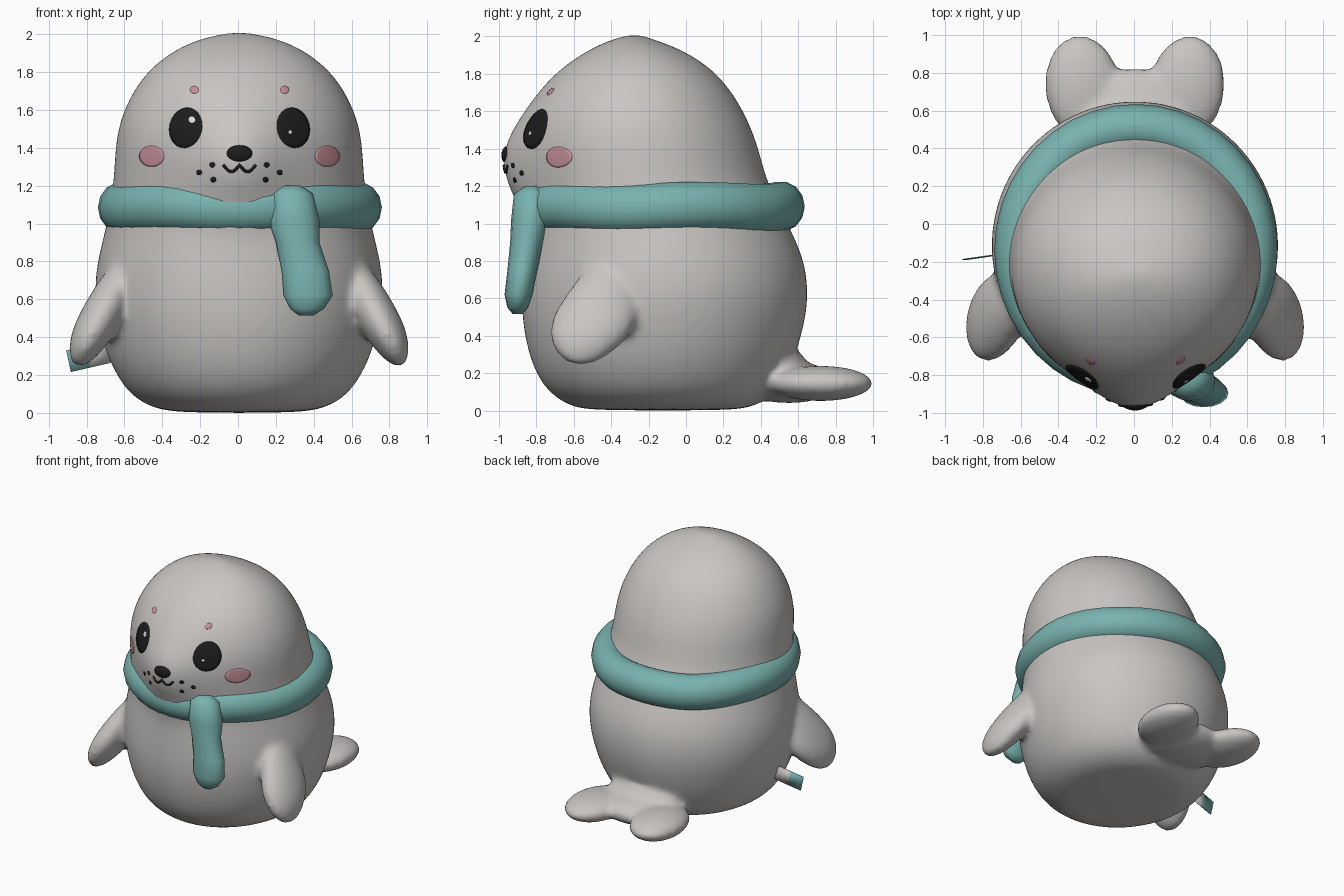
import bpy, bmesh
from math import sin, cos, pi, exp, radians
from mathutils import Vector, Matrix
from mathutils.bvhtree import BVHTree

if "Cube" in bpy.data.objects:
    bpy.data.objects.remove(bpy.data.objects["Cube"])


def material(name, r, g, b):
    m = bpy.data.materials.new(name)
    m.use_nodes = True
    m.diffuse_color = (r, g, b, 1)
    bsdf = m.node_tree.nodes["Principled BSDF"]
    bsdf.inputs["Base Color"].default_value = (r, g, b, 1)
    bsdf.inputs["Roughness"].default_value = 0.7
    return m


GREY = material("soft grey", 0.58, 0.56, 0.54)
TEAL = material("scarf teal", 0.19, 0.45, 0.43)
PINK = material("blush pink", 0.56, 0.28, 0.32)
BLACK = material("black", 0.012, 0.012, 0.012)
WHITE = material("eye glint", 0.75, 0.75, 0.75)


def finish(bm, name, *mats):
    bmesh.ops.recalc_face_normals(bm, faces=bm.faces)
    mesh = bpy.data.meshes.new(name)
    bm.to_mesh(mesh)
    bm.free()
    for m in mats:
        mesh.materials.append(m)
    mesh.shade_smooth()
    ob = bpy.data.objects.new(name, mesh)
    bpy.context.collection.objects.link(ob)
    return ob


def loft(bm, sections, n=32, closed=False):
    """Skin elliptical sections, each given as (centre, half axis, half axis)."""
    rings = []
    for c, u, v in sections:
        c, u, v = Vector(c), Vector(u), Vector(v)
        rings.append([bm.verts.new(c + u * cos(2 * pi * i / n) + v * sin(2 * pi * i / n))
                      for i in range(n)])
    pairs = list(zip(rings, rings[1:]))
    if closed:
        pairs.append((rings[-1], rings[0]))
    else:
        bm.faces.new(rings[0])
        bm.faces.new(rings[-1])
    for a, b in pairs:
        for i in range(n):
            j = (i + 1) % n
            bm.faces.new((a[i], a[j], b[j], b[i]))
    return [v for r in rings for v in r]


def ellipsoid(bm, centre, radii, turn=0):
    m = (Matrix.Translation(centre) @ Matrix.Rotation(turn, 4, 'Z')
         @ Matrix.Diagonal((*radii, 1)))
    bmesh.ops.create_uvsphere(bm, u_segments=24, v_segments=14, radius=1, matrix=m)


# Body and head: height, half width, front y, back y
profile = [
    (0, .30, -.50, .25), (.02, .44, -.61, .36), (.07, .54, -.70, .45),
    (.15, .62, -.78, .52), (.3, .70, -.845, .59), (.5, .75, -.88, .645),
    (.65, .765, -.88, .655), (.8, .75, -.87, .635), (.95, .71, -.85, .57),
    (1.1, .68, -.85, .495), (1.25, .66, -.87, .425), (1.4, .655, -.88, .39),
    (1.55, .63, -.855, .335), (1.7, .56, -.785, .25), (1.8, .485, -.7, .165),
    (1.88, .395, -.6, .065), (1.95, .275, -.48, -.07), (1.99, .15, -.38, -.19),
    (2.01, .03, -.29, -.25)]
bm = bmesh.new()
skin = loft(bm, [((.005, (f + b) / 2, z), (w, 0, 0), (0, (b - f) / 2, 0))
                 for z, w, f, b in profile], 48)
# Muzzle swelling
for v in skin:
    if v.co.y < -.3:
        v.co.y -= .12 * exp(-(v.co.x / .24) ** 2 - ((v.co.z - 1.32) / .24) ** 2)

# Side flippers: x, y, z, half width, half thickness
flipper = [(.56, -.38, .84, .08, .05), (.64, -.43, .68, .17, .10),
           (.72, -.48, .52, .235, .115), (.785, -.515, .41, .225, .105),
           (.83, -.545, .32, .165, .08), (.855, -.56, .26, .08, .04),
           (.862, -.565, .245, .02, .01)]
for s in (-1, 1):
    loft(bm, [((s * x + .006, y, z), (0, w, 0), (s * t * .9, 0, t * .42))
              for x, y, z, w, t in flipper], 20)
    # Tail lobes
    ellipsoid(bm, (s * .275 + .005, .72, .145), (.205, .285, .095), -s * .12)
# Tail root
ellipsoid(bm, (.005, .55, .15), (.34, .28, .11))
ellipsoid(bm, (.005, .50, .22), (.30, .16, .12))

body = finish(bm, "body", GREY)
sub = body.modifiers.new("round", 'SUBSURF')
sub.levels = sub.render_levels = 2
remesh = body.modifiers.new("fuse", 'REMESH')
remesh.mode = 'VOXEL'
remesh.voxel_size = .022
remesh.use_smooth_shade = True
smooth = body.modifiers.new("blend", 'SMOOTH')
smooth.factor = .5
smooth.iterations = 10

# Scarf ring around the neck
bm = bmesh.new()
ring = []
for i in range(40):
    a = 2 * pi * i / 40
    d = Vector((cos(a), sin(a), 0))
    wobble = .006 * sin(5 * a)
    ring.append(((.01 + .625 * d.x, -.14 + .65 * d.y, 1.085 + wobble),
                 d * .125, (0, 0, .135)))
loft(bm, ring, 14, closed=True)
finish(bm, "scarf_ring", TEAL)

# Scarf hanging end: x, y, z, half width, half depth
end = [(.28, -.82, 1.2, .05, .04), (.285, -.825, 1.16, .11, .095),
       (.295, -.83, 1.02, .135, .105), (.315, -.85, .9, .115, .09),
       (.355, -.875, .75, .125, .08), (.37, -.895, .62, .13, .075),
       (.365, -.9, .55, .09, .055), (.36, -.9, .515, .04, .025)]
bm = bmesh.new()
loft(bm, [((x, y, z), (w, 0, 0), (0, d, 0)) for x, y, z, w, d in end], 16)
finish(bm, "scarf_end", TEAL)

# Face details laid on the finished skin
bpy.context.view_layer.update()
tree = BVHTree.FromObject(body, bpy.context.evaluated_depsgraph_get())


def on_skin(x, z, lift):
    hit, normal, _, _ = tree.ray_cast(Vector((x, -3, z)), Vector((0, 1, 0)))
    return hit + normal * lift


def patch(name, mat, x, z, rx, rz, tilt=0, base=.004, dome=.003, n=24):
    """Thin oval plate that follows the skin, with its rim sunk into it."""
    bm = bmesh.new()
    rings = []
    for r, lift in ((1, -.01), (1, base), (.8, None), (.55, None), (.25, None)):
        if lift is None:
            lift = base + dome * (1 - r * r)
        ring = []
        for i in range(n):
            a = 2 * pi * i / n
            u, v = rx * r * cos(a), rz * r * sin(a)
            ring.append(bm.verts.new(on_skin(x + u * cos(tilt) - v * sin(tilt),
                                             z + u * sin(tilt) + v * cos(tilt), lift)))
        rings.append(ring)
    for a, b in zip(rings, rings[1:]):
        for i in range(n):
            j = (i + 1) % n
            bm.faces.new((a[i], a[j], b[j], b[i]))
    bm.faces.new(rings[-1])
    return finish(bm, name, mat)


MID = .008
for s, side in ((-1, "right"), (1, "left")):
    patch(side + "_eye", BLACK, MID + s * .283, 1.505, .085, .107, s * radians(14))
    patch(side + "_cheek", PINK, MID + s * .463, 1.355, .065, .055, base=.003, dome=.001)
    patch(side + "_brow", PINK, MID + s * .238, 1.705, .022, .019, base=.003, dome=.002)
    for k, (x, z) in enumerate([(.143, 1.31), (.212, 1.27), (.137, 1.232)]):
        patch(f"{side}_whisker_dot_{k + 1}", BLACK, MID + s * x, z, .014, .014, n=12)
patch("right_eye_glint", WHITE, -.24, 1.545, .018, .018, base=.01, n=12)
patch("left_eye_glint", WHITE, .272, 1.48, .01, .01, base=.01, n=12)
patch("nose", BLACK, MID, 1.37, .066, .042, base=.006, dome=.012)

# Mouth: two joined curves
curve = bpy.data.curves.new("mouth", 'CURVE')
curve.dimensions = '3D'
curve.bevel_depth = .008
curve.bevel_resolution = 2
curve.use_fill_caps = True
line = curve.splines.new('POLY')
line.points.add(24)
for i, p in enumerate(line.points):
    t = i / 12 - 1
    p.co = (*on_skin(MID + t * .085, 1.274 + .036 * (1 - abs(sin(pi * t))), .002), 1)
curve.materials.append(BLACK)
bpy.context.collection.objects.link(bpy.data.objects.new("mouth", curve))

# Sewn-in side tag, grey inside and teal at the outer end
bm = bmesh.new()
bmesh.ops.create_grid(bm, x_segments=2, y_segments=1, size=1)
for v in bm.verts:
    t, h = v.co.x, v.co.y
    v.co = Vector((-.79 - .105 * t - .0125 * h, -.17 - .015 * t, .297 - .024 * t + .057 * h))
for f in bm.faces:
    f.material_index = int(f.calc_center_median().x < -.79)
tag = finish(bm, "side_tag", GREY, TEAL)
tag.modifiers.new("thickness", 'SOLIDIFY').thickness = .005
